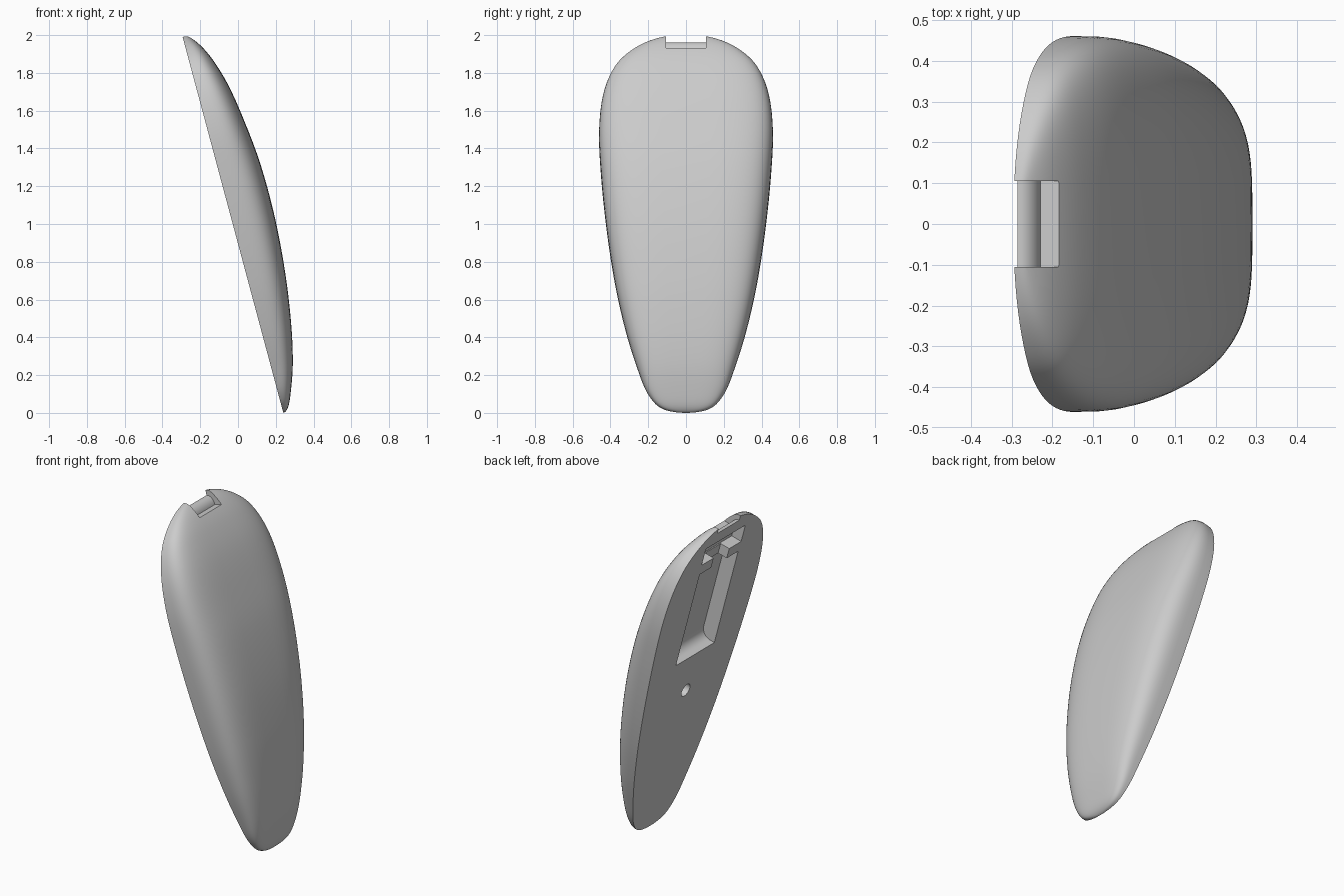
import bpy, bmesh, math
from mathutils import Matrix, Vector

cube = bpy.data.objects.get("Cube")
if cube:
    bpy.data.objects.remove(cube, do_unlink=True)

# Leaning frame: local x = width, y = along the flat face, z = out of the dome
TILT = math.radians(15)
UP = Vector((-math.sin(TILT), 0, math.cos(TILT)))
OUT = Vector((math.cos(TILT), 0, math.sin(TILT)))
FRAME = Matrix((Vector((0, 1, 0)), UP, OUT)).transposed().to_4x4()
FRAME.translation = (0.24, 0, 0)
LENGTH = 2.071

grey = bpy.data.materials.new("light_grey")
grey.use_nodes = True
grey.diffuse_color = (0.6, 0.6, 0.6, 1)
grey.node_tree.nodes["Principled BSDF"].inputs["Base Color"].default_value = (0.6, 0.6, 0.6, 1)


def make_object(name, bm):
    bmesh.ops.recalc_face_normals(bm, faces=bm.faces)
    bm.transform(FRAME)
    mesh = bpy.data.meshes.new(name)
    bm.to_mesh(mesh)
    bm.free()
    obj = bpy.data.objects.new(name, mesh)
    bpy.context.collection.objects.link(obj)
    return obj


# Shell stations: distance along the face, half width, dome height
STATIONS = [(0, 0, 0), (0.02, 0.12, 0.03), (0.1, 0.2, 0.068), (0.25, 0.26, 0.119),
            (0.45, 0.32, 0.163), (0.7, 0.375, 0.2), (1.0, 0.42, 0.224),
            (1.3, 0.45, 0.224), (1.55, 0.46, 0.2), (1.75, 0.435, 0.168),
            (1.9, 0.37, 0.124), (1.99, 0.275, 0.082), (2.045, 0.165, 0.042),
            (LENGTH, 0, 0)]


def angle_of(s):
    return math.acos(max(-1, min(1, 1 - 2 * s / LENGTH)))


KEYS = [(angle_of(s), w, h) for s, w, h in STATIONS]


def sample(a, col):
    """Smooth Hermite interpolation through the stations."""
    last = len(KEYS) - 1
    i = max(k for k in range(last) if KEYS[k][0] <= a)

    def slope(k):
        lo, hi = KEYS[max(k - 1, 0)], KEYS[min(k + 1, last)]
        return (hi[col] - lo[col]) / (hi[0] - lo[0])

    p, q = KEYS[i], KEYS[i + 1]
    d = q[0] - p[0]
    t = (a - p[0]) / d
    blend = t * t * (3 - 2 * t)
    return (p[col] * (1 - blend) + q[col] * blend
            + d * slope(i) * t * (1 - t) ** 2 - d * slope(i + 1) * t * t * (1 - t))


def build_shell(rings=72, segs=36, power=3.8):
    bm = bmesh.new()
    foot = bm.verts.new((0, 0, 0))
    tip = bm.verts.new((0, LENGTH, 0))
    rows = []
    for r in range(1, rings):
        a = math.pi * r / rings
        s = LENGTH * (1 - math.cos(a)) / 2
        width, height = sample(a, 1), sample(a, 2)
        row = []
        for j in range(segs + 1):
            t = math.pi * j / segs
            c = math.cos(t)
            y = math.copysign(abs(c) ** (2 / power), c) * width
            w = 0 if j in (0, segs) else height * math.sin(t) ** (2 / power)
            row.append(bm.verts.new((y, s, w)))
        rows.append(row)
    for low, high in zip(rows, rows[1:]):
        for j in range(segs):
            bm.faces.new((low[j], low[j + 1], high[j + 1], high[j]))
    for j in range(segs):
        bm.faces.new((foot, rows[0][j + 1], rows[0][j]))
        bm.faces.new((tip, rows[-1][j], rows[-1][j + 1]))
    # flat back face
    bm.faces.new([foot] + [r[0] for r in rows] + [tip] + [r[-1] for r in reversed(rows)])
    return make_object("remote_shell", bm)


def prism(name, profile, half):
    """Cutter: a lengthwise profile (along, out) extruded across the width."""
    bm = bmesh.new()
    face = bm.faces.new([bm.verts.new((-half, s, w)) for s, w in profile])
    ext = bmesh.ops.extrude_face_region(bm, geom=[face])
    moved = [v for v in ext["geom"] if isinstance(v, bmesh.types.BMVert)]
    bmesh.ops.translate(bm, verts=moved, vec=(2 * half, 0, 0))
    return make_object(name, bm)


def arc(cs, cw, rs, rw, start, end, n=10):
    angles = [math.radians(start + (end - start) * i / n) for i in range(n + 1)]
    return [(cs + rs * math.cos(a), cw + rw * math.sin(a)) for a in angles]


def box(s0, s1, depth):
    return [(s0, -0.05), (s0, depth), (s1, depth), (s1, -0.05)]


shell = build_shell()

# Notch at the top, leaving a rounded bar along the flat face
notch = [(2.2, -0.05), (2.03, -0.05)] + arc(1.975, 0, 0.055, 0.043, 0, 90)
notch += [(1.975, 0.3), (2.2, 0.3)]

# Main pocket with a rounded lower end
pocket = [(1.165, -0.05)] + arc(1.225, 0.03, 0.06, 0.06, 180, 90)
pocket += [(1.785, 0.09), (1.785, -0.05)]

cutters = [prism("notch_cutter", notch, 0.105),
           prism("main_pocket_cutter", pocket, 0.185),
           prism("upper_pocket_cutter", box(1.85, 1.96, 0.066), 0.19),
           prism("channel_cutter", box(1.75, 1.88, 0.06), 0.075)]

# Small round hole below the pocket
hole_bm = bmesh.new()
bmesh.ops.create_cone(hole_bm, cap_ends=True, segments=32, radius1=0.04, radius2=0.04,
                      depth=0.16, matrix=Matrix.Translation((0, 0.92, 0)))
cutters.append(make_object("hole_cutter", hole_bm))

bpy.ops.object.select_all(action="DESELECT")
bpy.context.view_layer.objects.active = shell
shell.select_set(True)
for cutter in cutters:
    cutter.hide_render = True
    mod = shell.modifiers.new(cutter.name, "BOOLEAN")
    mod.operation = "DIFFERENCE"
    mod.solver = "EXACT"
    mod.object = cutter
    bpy.ops.object.modifier_apply(modifier=mod.name)
for cutter in cutters:
    bpy.data.objects.remove(cutter, do_unlink=True)

shell.data.materials.clear()
shell.data.materials.append(grey)
for poly in shell.data.polygons:
    poly.material_index = 0
bpy.ops.object.shade_smooth_by_angle(angle=math.radians(35))
